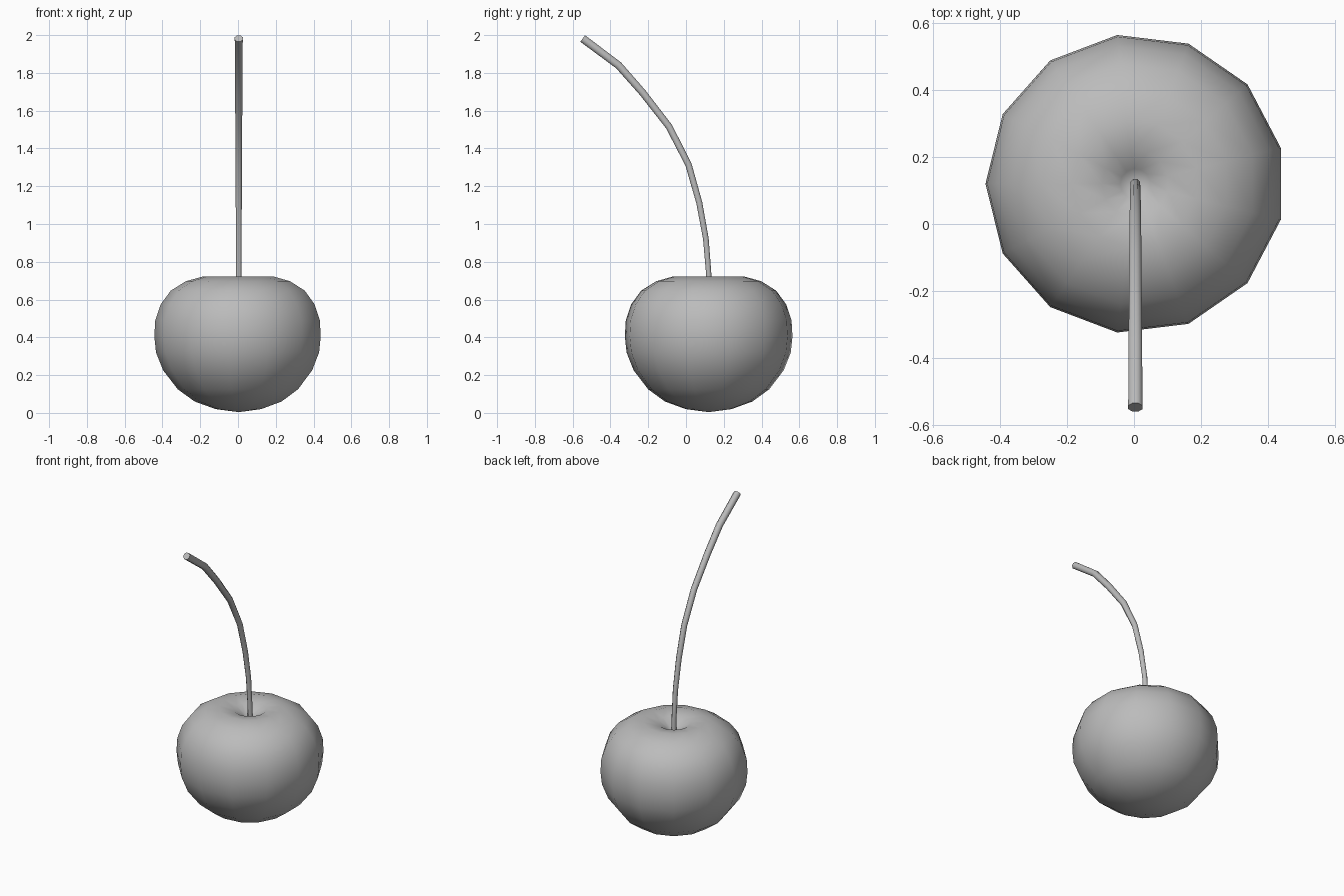
import bpy, bmesh, math
from mathutils import Vector

if "Cube" in bpy.data.objects:
    bpy.data.objects.remove(bpy.data.objects["Cube"], do_unlink=True)

# One plain grey for the whole model
grey = bpy.data.materials.new("plain_grey")
grey.use_nodes = True
COLOUR = (0.5, 0.5, 0.5, 1)
grey.diffuse_color = COLOUR
grey.node_tree.nodes["Principled BSDF"].inputs["Base Color"].default_value = COLOUR


def finish(name, bm, angle):
    bmesh.ops.recalc_face_normals(bm, faces=bm.faces)
    mesh = bpy.data.meshes.new(name)
    bm.to_mesh(mesh)
    bm.free()
    mesh.materials.append(grey)
    obj = bpy.data.objects.new(name, mesh)
    bpy.context.collection.objects.link(obj)
    bpy.ops.object.select_all(action="DESELECT")
    obj.select_set(True)
    bpy.context.view_layer.objects.active = obj
    bpy.ops.object.shade_smooth_by_angle(angle=math.radians(angle))
    return obj


def bridge(bm, rings):
    for a, b in zip(rings, rings[1:]):
        n = len(a)
        for i in range(n):
            j = (i + 1) % n
            bm.faces.new((a[i], a[j], b[j], b[i]))


CX, CY = 0.004, 0.12

# Fruit: thirteen-sided revolved profile (radius, height), dimpled on top
profile = [(0.122, 0.02), (0.233, 0.06), (0.323, 0.125), (0.40, 0.225),
           (0.438, 0.32), (0.447, 0.405), (0.442, 0.49), (0.413, 0.575),
           (0.36, 0.647), (0.28, 0.697), (0.19, 0.722), (0.10, 0.706),
           (0.045, 0.672)]
SIDES = 13
bm = bmesh.new()
rings = []
for r, z in profile:
    angles = [math.pi + math.tau * i / SIDES for i in range(SIDES)]
    rings.append([bm.verts.new((CX + r * math.cos(t), CY + r * math.sin(t), z))
                  for t in angles])
bridge(bm, rings)
for ring, z in ((rings[0], 0.004), (rings[-1], 0.64)):
    pole = bm.verts.new((CX, CY, z))
    for i in range(SIDES):
        bm.faces.new((ring[i], ring[(i + 1) % SIDES], pole))
finish("fruit", bm, 180)

# Stem: eight-sided tube swept along a forward bend, thicker at the tip
path = [Vector((CX, y, z)) for y, z in (
    (0.122, 0.62), (0.12, 0.74), (0.105, 0.923), (0.07, 1.114), (0.013, 1.315),
    (-0.09, 1.516), (-0.23, 1.696), (-0.357, 1.84), (-0.547, 1.982))]
side = Vector((1, 0, 0))
bm = bmesh.new()
rings = []
last = len(path) - 1
for k, p in enumerate(path):
    tangent = (path[min(k + 1, last)] - path[max(k - 1, 0)]).normalized()
    up = tangent.cross(side)
    r = 0.014 + 0.009 * k / last
    rings.append([bm.verts.new(p + r * (side * math.cos(t) + up * math.sin(t)))
                  for t in (math.tau * (i + 0.5) / 8 for i in range(8))])
bridge(bm, rings)
bm.faces.new(rings[0])
bm.faces.new(rings[-1])
finish("stem", bm, 50)
